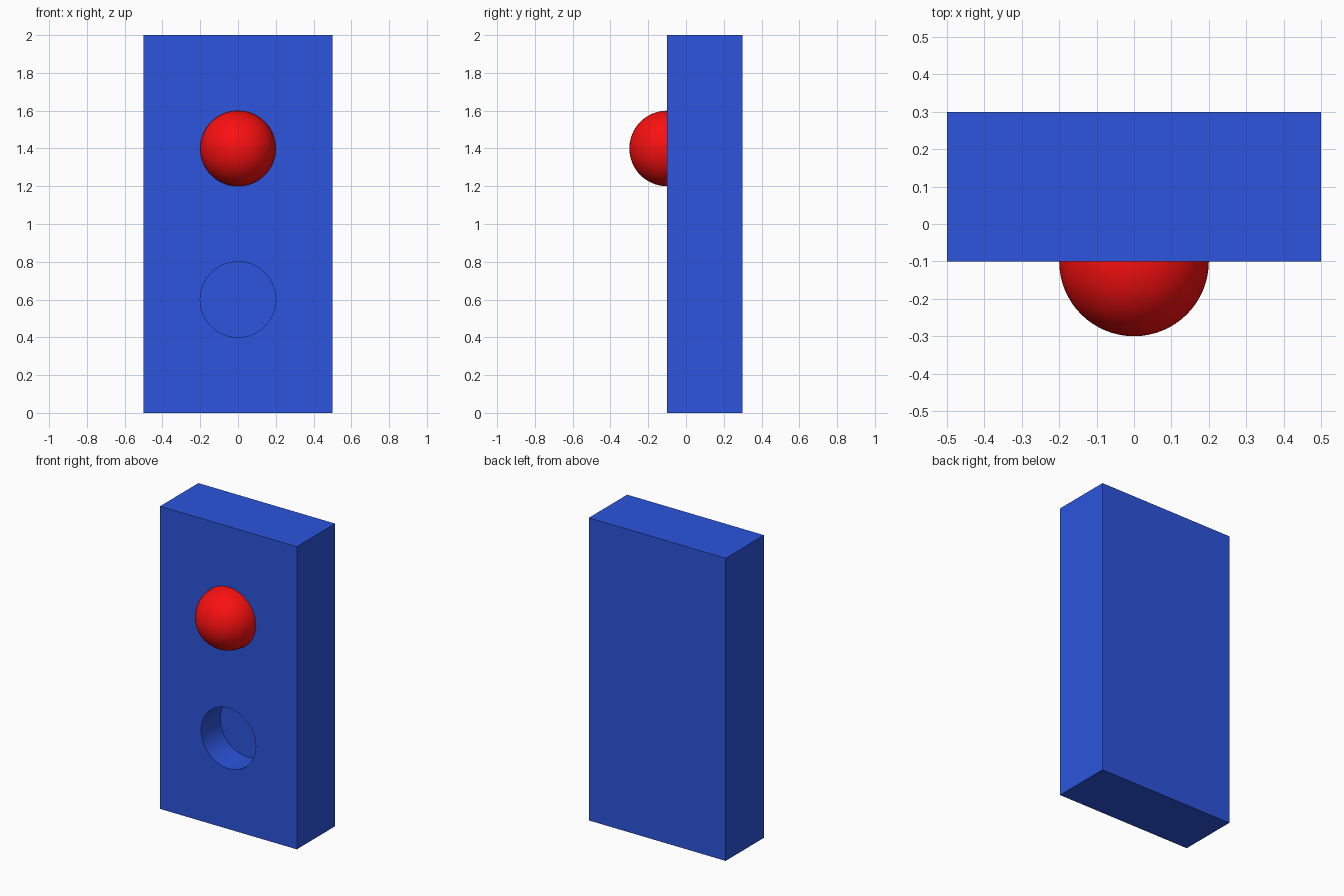
import bpy, math

if "Cube" in bpy.data.objects:
    bpy.data.objects.remove(bpy.data.objects["Cube"])


def paint(obj, name, rgb):
    mat = bpy.data.materials.new(name)
    mat.diffuse_color = (*rgb, 1)
    mat.use_nodes = True
    mat.node_tree.nodes["Principled BSDF"].inputs["Base Color"].default_value = mat.diffuse_color
    obj.data.materials.append(mat)


# upright slab
bpy.ops.mesh.primitive_cube_add(size=1, location=(0, 0.1, 1))
panel = bpy.context.object
panel.name = "panel"
panel.scale = (1, 0.4, 2)
bpy.ops.object.transform_apply(location=False, rotation=False, scale=True)
paint(panel, "blue", (0.025, 0.091, 0.72))

# blind round recess, 0.2 deep from the front face
bpy.ops.mesh.primitive_cylinder_add(vertices=96, radius=0.2, depth=0.4,
                                    location=(0, -0.1, 0.6),
                                    rotation=(math.pi / 2, 0, 0))
cutter = bpy.context.object
cutter.name = "recess_cutter"
cutter.hide_render = True
cut = panel.modifiers.new("recess", 'BOOLEAN')
cut.operation = 'DIFFERENCE'
cut.solver = 'EXACT'
cut.object = cutter
bpy.context.view_layer.objects.active = panel
bpy.ops.object.select_all(action='DESELECT')
panel.select_set(True)
bpy.ops.object.modifier_apply(modifier=cut.name)
bpy.data.objects.remove(cutter, do_unlink=True)
bpy.ops.object.shade_smooth_by_angle(angle=math.radians(30))

# round knob, half sunk into the front face
bpy.ops.mesh.primitive_uv_sphere_add(segments=64, ring_count=32, radius=0.2,
                                     location=(0, -0.1, 1.4),
                                     rotation=(math.pi / 2, 0, 0))
knob = bpy.context.object
knob.name = "knob"
paint(knob, "red", (0.955, 0.005, 0.005))
bpy.ops.object.shade_smooth()
